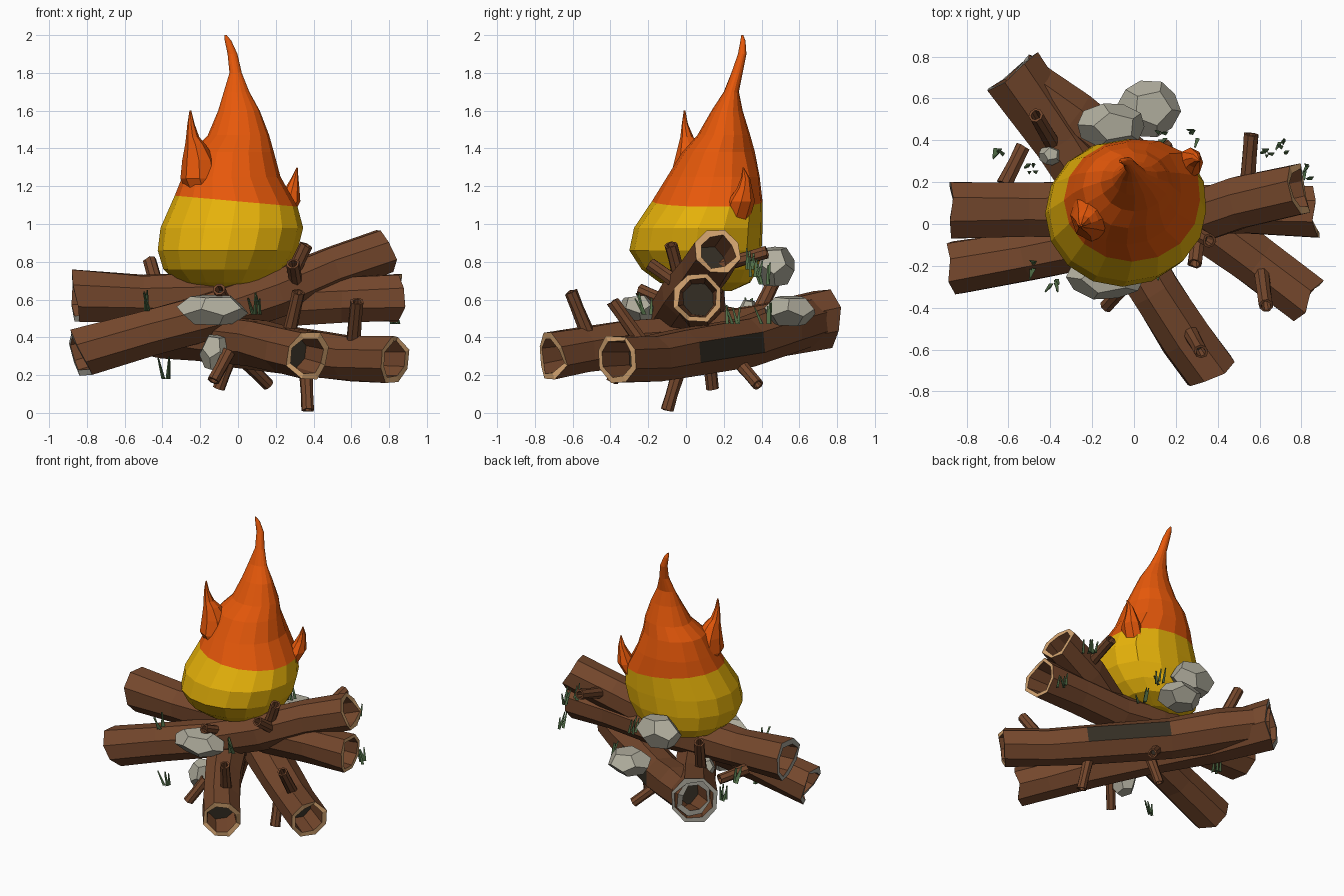
import bpy, bmesh, math, random
from mathutils import Vector, Matrix

if "Cube" in bpy.data.objects:
    bpy.data.objects.remove(bpy.data.objects["Cube"])

random.seed(4)


def mat(name, r, g, b):
    m = bpy.data.materials.new(name)
    m.diffuse_color = [((c / 255 + 0.055) / 1.055) ** 2.4 for c in (r, g, b)] + [1]
    m.use_nodes = True
    m.node_tree.nodes["Principled BSDF"].inputs["Base Color"].default_value = m.diffuse_color
    return m


BARK = mat("bark brown", 116, 71, 44)
TAN = mat("cut wood tan", 212, 164, 112)
GRAY = mat("ash gray", 164, 161, 150)
DARK = mat("charred dark", 52, 46, 36)
STONE = mat("stone gray", 176, 173, 157)
GREEN = mat("leaf green", 84, 114, 74)
YELLOW = mat("flame yellow", 230, 178, 10)
ORANGE = mat("flame orange", 230, 88, 10)


def finish(bm, name, mats):
    bmesh.ops.recalc_face_normals(bm, faces=bm.faces)
    me = bpy.data.meshes.new(name)
    bm.to_mesh(me)
    bm.free()
    for m in mats:
        me.materials.append(m)
    ob = bpy.data.objects.new(name, me)
    bpy.context.collection.objects.link(ob)
    return ob


def bridge(bm, a, b, mi=0):
    n = len(a)
    for i in range(n):
        f = bm.faces.new((a[i], a[(i + 1) % n], b[(i + 1) % n], b[i]))
        f.material_index = mi


def log(name, pts, radii, mats, sides=8, wall=0.03, jag=0.025, wobble=0.008, char=None):
    """Hollow-ended log swept along points; slots: bark, start rim, end rim, dark."""
    pts = [Vector(p) for p in pts]
    axis = (pts[-1] - pts[0]).normalized()
    u = axis.cross(Vector((0, 0, 1))).normalized()
    v = u.cross(axis)
    bm = bmesh.new()

    def ring(c, r, offs=None):
        out = []
        for i in range(sides):
            a = 2 * math.pi * (i + 0.5) / sides
            p = c + (u * math.cos(a) + v * math.sin(a)) * (r + random.uniform(-wobble, wobble))
            if offs:
                p += axis * offs[i]
            out.append(bm.verts.new(p))
        return out

    o0 = [random.uniform(-jag, jag) for _ in range(sides)]
    o1 = [random.uniform(-jag, jag) for _ in range(sides)]
    last = len(pts) - 1
    outer = [ring(p, r, o0 if k == 0 else o1 if k == last else None)
             for k, (p, r) in enumerate(zip(pts, radii))]
    for a, b in zip(outer, outer[1:]):
        bridge(bm, a, b)
    # charred patch: the one bark face nearest a given point
    if char:
        f = min(bm.faces, key=lambda q: (q.calc_center_median() - Vector(char)).length)
        f.material_index = 3
    # cut rims and hollow ends
    for k, k2, o, slot in ((0, 1, o0, 1), (last, last - 1, o1, 2)):
        inner = ring(pts[k], radii[k] - wall, o)
        deep = ring(pts[k].lerp(pts[k2], 0.7), radii[k2] - wall - 0.005)
        bridge(bm, outer[k], inner, slot)
        bridge(bm, inner, deep, 0)
        bm.faces.new(deep).material_index = 3
    return finish(bm, name, mats)


# four crossing logs, each from its ash-gray left end to its tan right end
WOOD = [BARK, GRAY, TAN, DARK]
log("log_level", [(-0.86, 0.07, 0.62), (-0.5, 0.07, 0.605), (-0.1, 0.07, 0.61), (0.2, 0.07, 0.58),
                  (0.55, 0.065, 0.6), (0.865, 0.06, 0.61)],
    [0.145, 0.135, 0.145, 0.13, 0.125, 0.135], WOOD)
log("log_rising", [(-0.845, -0.21, 0.32), (-0.5, -0.15, 0.42), (-0.15, -0.08, 0.51), (0.2, 0.0, 0.63),
                   (0.5, 0.1, 0.76), (0.80, 0.17, 0.86)],
    [0.135, 0.13, 0.135, 0.13, 0.13, 0.125], WOOD)
log("log_front", [(-0.575, 0.725, 0.495), (-0.35, 0.4, 0.43), (-0.1, 0.02, 0.39), (0.1, -0.32, 0.37),
                  (0.25, -0.55, 0.33), (0.375, -0.72, 0.3)],
    [0.165, 0.15, 0.135, 0.13, 0.13, 0.13], WOOD)
log("log_right", [(-0.565, 0.71, 0.5), (-0.3, 0.51, 0.44), (-0.05, 0.31, 0.375), (0.38, -0.03, 0.32),
                  (0.58, -0.18, 0.29), (0.82, -0.36, 0.285)],
    [0.125, 0.14, 0.14, 0.135, 0.13, 0.13], WOOD, char=(0.25, 0.25, 0.33))

# twig stubs: base, tip, radius
TWIGS = [
    ((0.27, -0.03, 0.70), (0.36, -0.08, 0.89), 0.035),
    ((0.31, -0.02, 0.67), (0.29, -0.19, 0.79), 0.035),
    ((0.27, -0.52, 0.42), (0.32, -0.61, 0.64), 0.035),
    ((0.61, -0.24, 0.38), (0.63, -0.39, 0.59), 0.035),
    ((-0.07, -0.08, 0.58), (-0.10, -0.25, 0.655), 0.033),
    ((0.36, -0.04, 0.22), (0.37, -0.1, 0.015), 0.034),
    ((-0.03, 0.12, 0.32), (-0.10, 0.14, 0.13), 0.033),
    ((-0.05, -0.3, 0.32), (-0.13, -0.39, 0.17), 0.033),
    ((0.03, 0.27, 0.28), (0.16, 0.38, 0.15), 0.033),
    ((-0.38, 0.37, 0.5), (-0.47, 0.52, 0.81), 0.036),
    ((-0.62, 0.19, 0.53), (-0.53, 0.37, 0.5), 0.036),
    ((0.54, 0.18, 0.78), (0.56, 0.43, 0.85), 0.036),
]
for i, (a, b, r) in enumerate(TWIGS):
    a, b = Vector(a), Vector(b)
    log(f"twig_{i + 1}", [a, a.lerp(b, 0.6), b], [r * 1.1, r, r], [BARK, BARK, BARK, DARK],
        wall=0.012, jag=0.004, wobble=0.002)

# faceted stones (twelve-sided solids): centre, half sizes
STONES = [
    ((-0.135, -0.25, 0.545), (0.19, 0.11, 0.08)),
    ((-0.12, -0.25, 0.32), (0.085, 0.09, 0.095)),
    ((-0.11, 0.47, 0.775), (0.16, 0.105, 0.105)),
    ((0.07, 0.55, 0.54), (0.155, 0.135, 0.08)),
    ((-0.40, 0.33, 0.54), (0.055, 0.05, 0.06)),
]
for i, (c, s) in enumerate(STONES):
    ico = bmesh.new()
    bmesh.ops.create_icosphere(ico, subdivisions=1, radius=1)
    turn = Matrix.Rotation(0.6 * i, 3, 'Z') @ Matrix.Rotation(0.15, 3, 'X')
    pts = [turn @ f.calc_center_median().normalized() for f in ico.faces]
    ico.free()
    top = [max(abs(p[k]) for p in pts) for k in range(3)]
    bm = bmesh.new()
    for p in pts:
        bm.verts.new([c[k] + p[k] / top[k] * s[k] for k in range(3)])
    bmesh.ops.convex_hull(bm, input=bm.verts)
    bmesh.ops.dissolve_limit(bm, angle_limit=0.03, verts=bm.verts, edges=bm.edges)
    finish(bm, f"stone_{i + 1}", [STONE])


def flame(name, rows, sides, colour_row, corner=0):
    """Lofted ellipses: rows of z, x min, x max, y min, y max; pointed top."""
    bm = bmesh.new()
    rings = []
    for k, (z, x0, x1, y0, y1) in enumerate(rows):
        ring = []
        for i in range(sides):
            t = 2 * math.pi * i / sides
            # fuller back right corner
            w = 1 + corner * math.sin(2 * t) ** 2 if t < math.pi / 2 and k <= colour_row + 1 else 1
            x = (x0 + x1) / 2 + (x1 - x0) / 2 * math.cos(t) * w
            y = (y0 + y1) / 2 + (y1 - y0) / 2 * math.sin(t) * w
            ring.append(bm.verts.new((x, y, z - (0.09 * x if k == colour_row else 0))))
        rings.append(ring)
    for k in range(len(rings) - 1):
        bridge(bm, rings[k], rings[k + 1], 0 if k < colour_row else 1)
    bm.faces.new(rings[0])
    bm.faces.new(rings[-1]).material_index = 1
    return finish(bm, name, [YELLOW, ORANGE])


# main flame body, yellow below and orange above
flame("flame_body", [
    (0.645, -0.16, 0.03, 0.0, 0.24), (0.69, -0.32, 0.17, -0.14, 0.34),
    (0.76, -0.395, 0.25, -0.235, 0.38), (0.86, -0.425, 0.315, -0.3, 0.4),
    (0.98, -0.41, 0.345, -0.275, 0.405), (1.12, -0.335, 0.315, -0.18, 0.405),
    (1.25, -0.295, 0.225, -0.1, 0.39), (1.38, -0.245, 0.19, -0.02, 0.365),
    (1.47, -0.16, 0.165, 0.06, 0.34), (1.6, -0.105, 0.115, 0.135, 0.3),
    (1.7, -0.075, 0.06, 0.2, 0.28), (1.8, -0.045, 0.02, 0.24, 0.3),
    (1.9, -0.055, -0.003, 0.275, 0.32), (1.97, -0.07, -0.035, 0.288, 0.315),
    (2.0, -0.072, -0.06, 0.293, 0.303)], 16, 5, 0.1)
# side tongues, rooted inside the body
flame("flame_tongue_left", [
    (1.1, -0.25, -0.08, -0.04, 0.2), (1.24, -0.305, -0.1, -0.085, 0.17),
    (1.34, -0.295, -0.12, -0.06, 0.13), (1.42, -0.28, -0.17, -0.04, 0.075),
    (1.46, -0.275, -0.205, -0.03, 0.04), (1.53, -0.268, -0.23, -0.022, 0.01),
    (1.6, -0.257, -0.247, -0.012, -0.003)], 8, 0)
flame("flame_tongue_right", [
    (1.02, 0.14, 0.27, 0.18, 0.33), (1.12, 0.21, 0.33, 0.22, 0.365),
    (1.19, 0.25, 0.325, 0.27, 0.35), (1.24, 0.28, 0.32, 0.29, 0.34),
    (1.3, 0.31, 0.316, 0.3, 0.306)], 8, 0)

# small grass tufts: base points
TUFTS = [(0.65, 0.35, 0.76), (0.71, 0.37, 0.72), (0.83, 0.25, 0.47), (0.28, 0.43, 0.47),
         (0.13, 0.42, 0.68), (-0.38, -0.28, 0.18), (-0.48, -0.2, 0.54), (0.1, -0.2, 0.52),
         (-0.65, 0.35, 0.5), (-0.48, 0.27, 0.3)]
for i, p in enumerate(TUFTS):
    bm = bmesh.new()
    for k in range(4):
        base = Vector(p) + Vector((random.uniform(-0.025, 0.025), random.uniform(-0.03, 0.03), 0))
        lean = Vector((random.uniform(-0.03, 0.01), random.uniform(-0.05, 0.02), random.uniform(0.08, 0.12)))
        tri = [Vector((math.cos(a), math.sin(a), 0)) for a in (0.5, 2.6, 4.7)]
        foot = [bm.verts.new(base + q * 0.012) for q in tri]
        tip = [bm.verts.new(base + lean + q * 0.005) for q in tri]
        bridge(bm, foot, tip)
        bm.faces.new(foot)
        bm.faces.new(tip)
    finish(bm, f"grass_tuft_{i + 1}", [GREEN])
